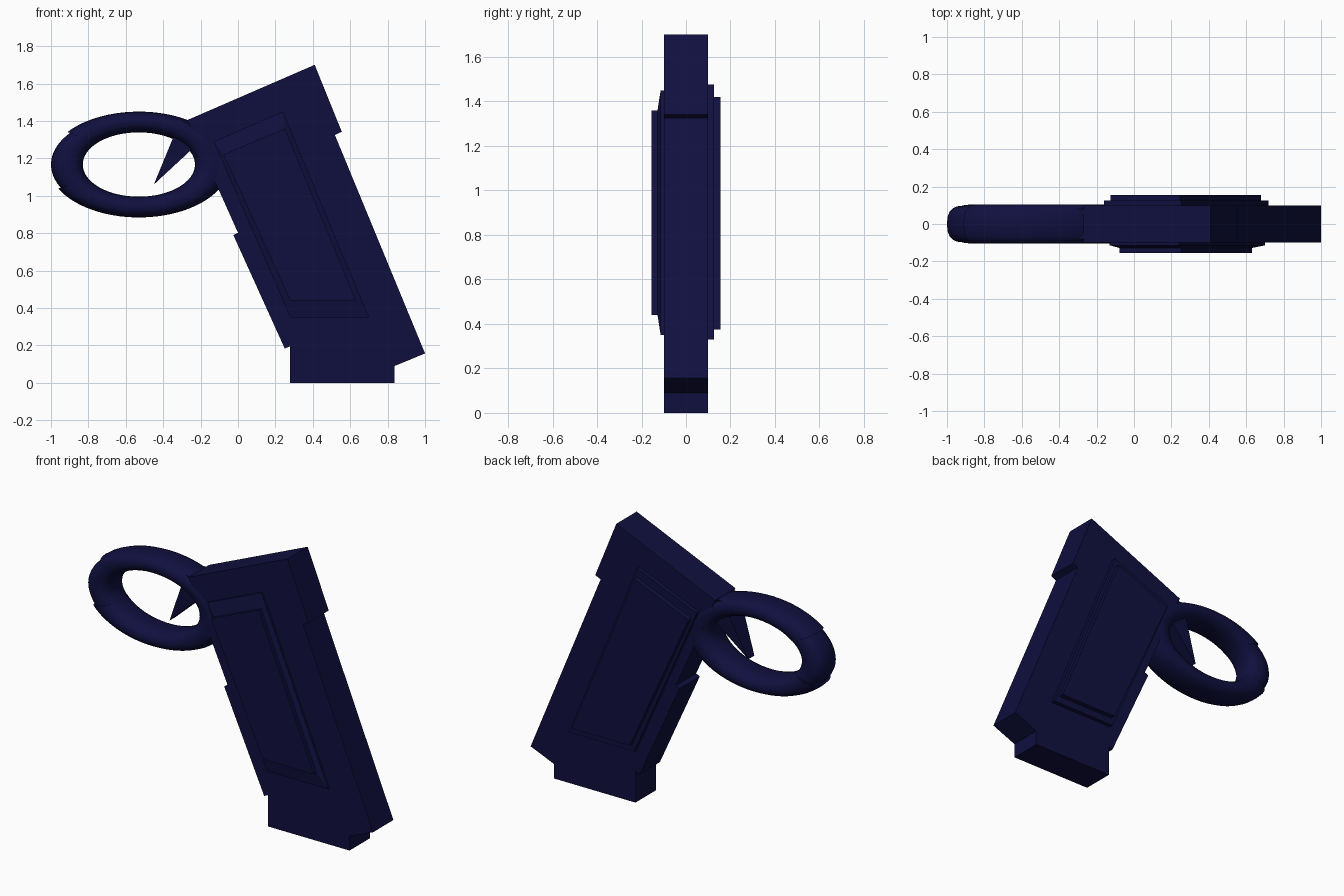
import bpy, bmesh, math

if "Cube" in bpy.data.objects:
    bpy.data.objects.remove(bpy.data.objects["Cube"])

navy = bpy.data.materials.new("dark navy")
navy.diffuse_color = (0.005, 0.005, 0.05, 1)
navy.use_nodes = True
navy.node_tree.nodes["Principled BSDF"].inputs["Base Color"].default_value = navy.diffuse_color


def finish(bm, name, smooth=False):
    bmesh.ops.recalc_face_normals(bm, faces=bm.faces)
    me = bpy.data.meshes.new(name)
    bm.to_mesh(me)
    bm.free()
    me.materials.append(navy)
    ob = bpy.data.objects.new(name, me)
    bpy.context.collection.objects.link(ob)
    if smooth:
        bpy.ops.object.select_all(action='DESELECT')
        bpy.context.view_layer.objects.active = ob
        ob.select_set(True)
        bpy.ops.object.shade_smooth_by_angle(angle=math.radians(40))
    return ob


def loft(name, sections):
    """Join outlines given as (y, [(x, z), ...]) and close both ends."""
    bm = bmesh.new()
    rings = [[bm.verts.new((x, y, z)) for x, z in pts] for y, pts in sections]
    n = len(rings[0])
    for a, b in zip(rings, rings[1:]):
        for i in range(n):
            j = (i + 1) % n
            bm.faces.new((a[i], a[j], b[j], b[i]))
    bm.faces.new(rings[0])
    bm.faces.new(rings[-1])
    return finish(bm, name)


def oval_ring(name, rx, rz, tx, tz, ty, a0, a1, steps=64, sides=20):
    """Oval hoop arc around the guard centre; tx, tz, ty are the tube radii."""
    bm = bmesh.new()
    closed = abs(a1 - a0) >= 360
    rings = []
    for i in range(steps if closed else steps + 1):
        a = math.radians(a0 + (a1 - a0) * i / steps)
        ring = []
        for k in range(sides):
            t = 2 * math.pi * k / sides
            c, s = [math.copysign(abs(v) ** 0.8, v) for v in (math.cos(t), math.sin(t))]
            ring.append(bm.verts.new((-0.53 + (rx + tx * c) * math.cos(a), ty * s,
                                      1.167 + (rz + tz * c) * math.sin(a))))
        rings.append(ring)
    pairs = list(zip(rings, rings[1:]))
    if closed:
        pairs.append((rings[-1], rings[0]))
    else:
        bm.faces.new(rings[0])
        bm.faces.new(rings[-1])
    for a, b in pairs:
        for k in range(sides):
            m = (k + 1) % sides
            bm.faces.new((a[k], a[m], b[m], b[k]))
    return finish(bm, name, True)


# Slanted grip body with cap lip, front step and foot
grip = [(0.41, 1.70), (0.555, 1.342), (0.518, 1.325), (1.0, 0.157), (0.838, 0.09),
        (0.838, 0.0), (0.278, 0.0), (0.278, 0.195), (0.25, 0.183), (-0.025, 0.79),
        (0.0, 0.802), (-0.27, 1.405)]
loft("grip_body", [(-0.1, grip), (0.1, grip)])

# Front side panel: bevelled border and raised centre
outer = [(0.24, 1.45), (0.70, 0.35), (0.28, 0.35), (-0.13, 1.29)]
inner = [(0.25, 1.36), (0.63, 0.44), (0.28, 0.44), (-0.078, 1.22)]
loft("front_panel", [(-0.09, outer), (-0.114, outer), (-0.128, inner), (-0.155, inner)])

# Back side panel: two stepped plates
outer = [(0.25, 1.475), (0.72, 0.33), (0.27, 0.33), (-0.16, 1.305)]
inner = [(0.247, 1.42), (0.68, 0.375), (0.28, 0.375), (-0.125, 1.265)]
loft("back_panel", [(0.09, outer), (0.125, outer), (0.125, inner), (0.155, inner)])

# Trigger guard hoop with a slightly thicker sleeve around all but its front end
oval_ring("trigger_guard", 0.385, 0.222, 0.085, 0.05, 0.098, 0, 360)
oval_ring("guard_sleeve", 0.392, 0.229, 0.092, 0.054, 0.104, -153, 142)

# Trigger: wedge narrowing to its tip
bm = bmesh.new()
prof = [(-0.31, 1.40, 0.08), (-0.45, 1.06, 0.03), (-0.18, 1.31, 0.07), (-0.15, 1.40, 0.08)]
left = [bm.verts.new((x, -w, z)) for x, z, w in prof]
right = [bm.verts.new((x, w, z)) for x, z, w in prof]
bm.faces.new(left)
bm.faces.new(right)
for i in range(4):
    j = (i + 1) % 4
    bm.faces.new((left[i], left[j], right[j], right[i]))
finish(bm, "trigger")
